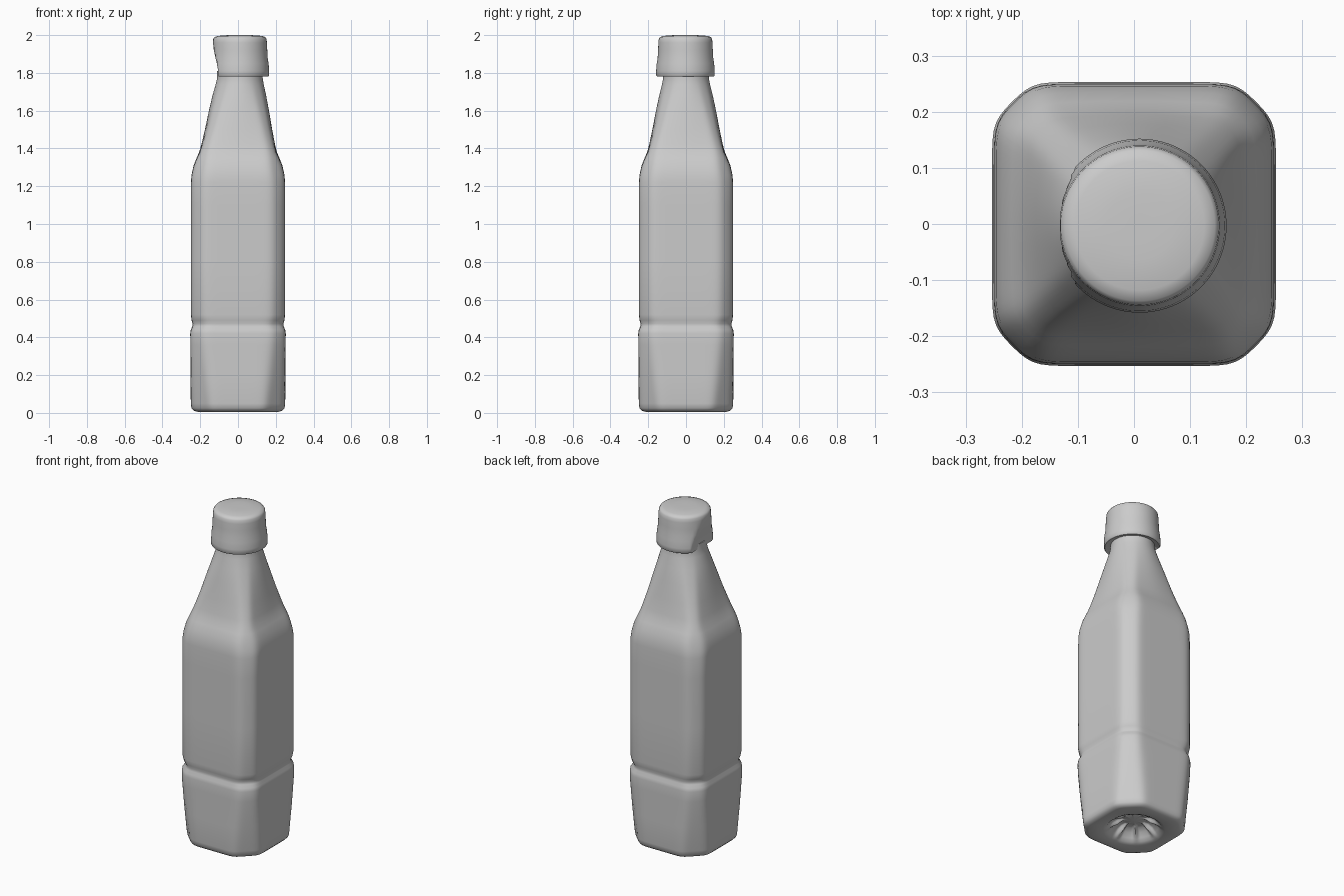
import bpy, bmesh, math

cube = bpy.data.objects.get("Cube")
if cube:
    bpy.data.objects.remove(cube)

SEG = 128
grey = bpy.data.materials.new("plain grey")
grey.use_nodes = True
GREY = (0.6, 0.6, 0.6, 1)
grey.diffuse_color = GREY
shader = grey.node_tree.nodes["Principled BSDF"]
shader.inputs["Base Color"].default_value = GREY
shader.inputs["Roughness"].default_value = 0.6


def smooth_step(a, b, v):
    t = min(max((v - a) / (b - a), 0), 1)
    return t * t * (3 - 2 * t)


def loft(name, rings):
    """Skin closed rings of points and close both ends."""
    bm = bmesh.new()
    loops = [[bm.verts.new(p) for p in ring] for ring in rings]
    for low, high in zip(loops, loops[1:]):
        for i in range(SEG):
            j = (i + 1) % SEG
            bm.faces.new((low[i], low[j], high[j], high[i]))
    bm.faces.new(list(reversed(loops[0])))
    bm.faces.new(loops[-1])
    mesh = bpy.data.meshes.new(name)
    bm.to_mesh(mesh)
    bm.free()
    mesh.materials.append(grey)
    obj = bpy.data.objects.new(name, mesh)
    bpy.context.collection.objects.link(obj)
    bpy.ops.object.select_all(action="DESELECT")
    obj.select_set(True)
    bpy.context.view_layer.objects.active = obj
    bpy.ops.object.shade_smooth_by_angle(angle=math.radians(50))
    return obj


def section(z, half, diag, roundness, centre=0.0):
    """Chamfered square blended towards a circle."""
    ring = []
    for i in range(SEG):
        a = math.tau * i / SEG
        c, s = abs(math.cos(a)), abs(math.sin(a))
        limits = (c / half, s / half, (c + s) / (math.sqrt(2) * diag))
        r = sum(v ** 28 for v in limits) ** (-1 / 28)
        r += (half - r) * roundness
        ring.append((centre + r * math.cos(a), r * math.sin(a), z))
    return ring


def punt_ring(radius, height, rib):
    """Ring of the hollow base, waved by radial ribs."""
    ring = []
    for i in range(SEG):
        a = math.tau * i / SEG
        z = height - rib * max(0, math.cos(8 * a)) ** 2
        ring.append((radius * math.cos(a), radius * math.sin(a), z))
    return ring


# Bottle: hollow ribbed base, then the body, waist groove, shoulder and neck
rings = [punt_ring(*p) for p in (
    (0.012, 0.065, 0), (0.05, 0.07, 0), (0.065, 0.075, 0.01), (0.09, 0.07, 0.025),
    (0.115, 0.055, 0.02), (0.135, 0.032, 0.008), (0.15, 0.015, 0), (0.17, 0.007, 0))]
# height, half width, diagonal half width, roundness, centre x
stations = (
    (0.006, 0.215, 0.245, 0, 0), (0.012, 0.235, 0.262, 0, 0),
    (0.025, 0.246, 0.272, 0, 0), (0.05, 0.25, 0.276, 0, 0),
    (0.2, 0.251, 0.292, 0, 0), (0.36, 0.252, 0.306, 0, 0),
    (0.42, 0.253, 0.308, 0, 0), (0.44, 0.25, 0.304, 0, 0),
    (0.457, 0.242, 0.292, 0, 0), (0.472, 0.24, 0.288, 0, 0),
    (0.49, 0.246, 0.298, 0, 0), (0.52, 0.249, 0.305, 0, 0),
    (0.8, 0.249, 0.306, 0, 0), (1.1, 0.249, 0.306, 0, 0),
    (1.22, 0.249, 0.304, 0, 0), (1.26, 0.246, 0.297, 0, 0),
    (1.31, 0.235, 0.285, 0.03, 0), (1.35, 0.219, 0.273, 0.08, 0),
    (1.38, 0.206, 0.262, 0.12, 0), (1.42, 0.195, 0.249, 0.18, 0.001),
    (1.5, 0.178, 0.222, 0.3, 0.003), (1.6, 0.159, 0.19, 0.5, 0.005),
    (1.68, 0.142, 0.163, 0.75, 0.007), (1.74, 0.127, 0.14, 0.95, 0.009),
    (1.77, 0.121, 0.13, 1, 0.01), (1.81, 0.12, 0.13, 1, 0.01))
rings += [section(*s) for s in stations]
loft("bottle", rings)

# Cap: flared skirt pressed flat on its right side, slightly domed top
cap = []
for z, radius in ((1.79, 0.116), (1.782, 0.14), (1.78, 0.15), (1.786, 0.155),
                  (1.81, 0.155), (1.85, 0.152), (1.88, 0.147), (1.92, 0.145),
                  (1.96, 0.143), (1.98, 0.141), (1.99, 0.134), (1.996, 0.115),
                  (2.0, 0.06), (2.0, 0.02)):
    flat = -0.104 - 0.028 * smooth_step(1.79, 1.96, z)
    ring = []
    for i in range(SEG):
        a = math.tau * i / SEG
        x = 0.01 + radius * math.cos(a)
        ring.append((max(x, flat), radius * math.sin(a) - 0.003, z))
    cap.append(ring)
loft("cap", cap)
